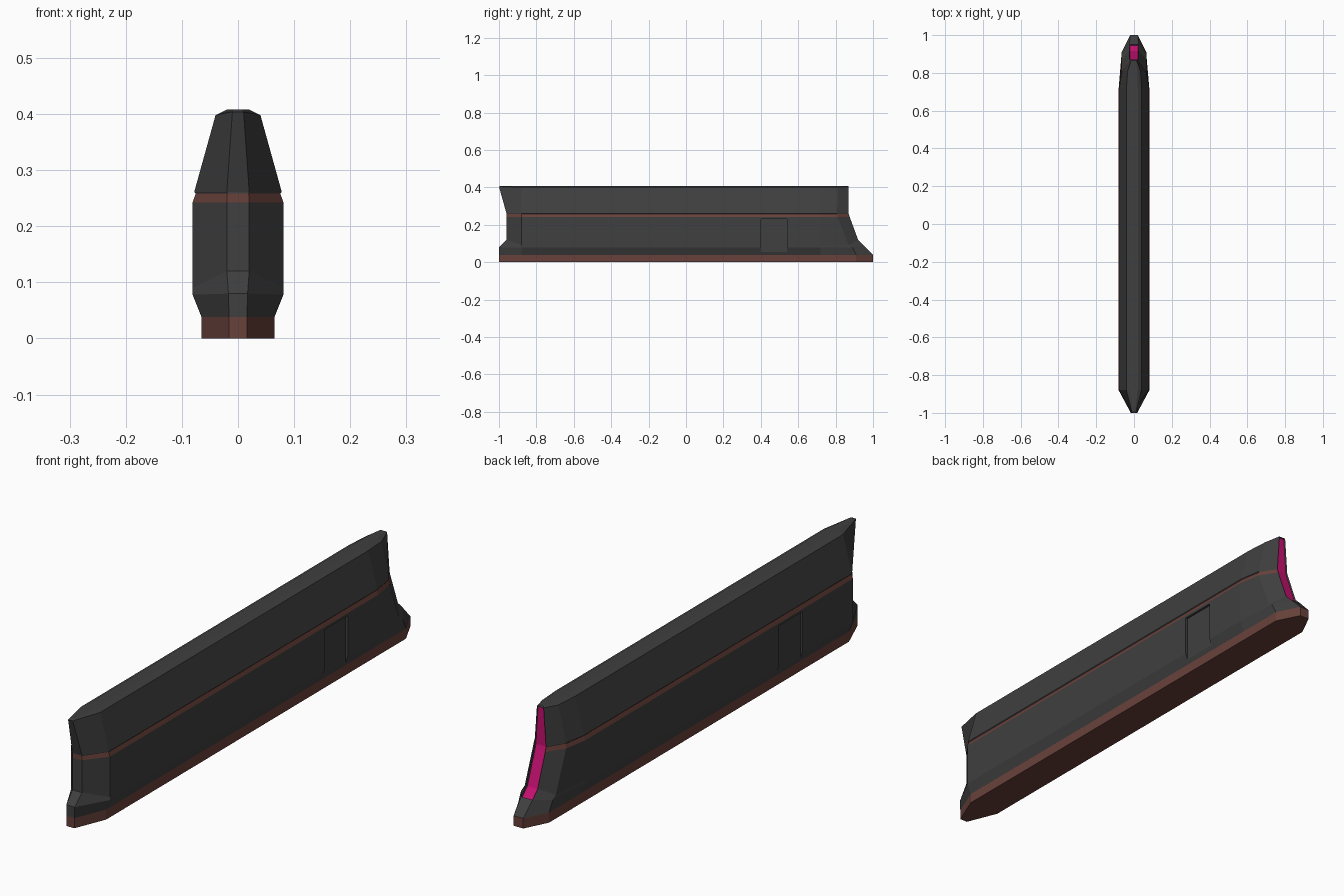
import bpy, bmesh

if "Cube" in bpy.data.objects:
    bpy.data.objects.remove(bpy.data.objects["Cube"])


def material(name, rgb):
    m = bpy.data.materials.new(name)
    m.use_nodes = True
    m.diffuse_color = (*rgb, 1)
    m.node_tree.nodes["Principled BSDF"].inputs["Base Color"].default_value = (*rgb, 1)
    return m


GREY, BROWN, MAGENTA = range(3)
mats = [material("dark grey", (0.05, 0.05, 0.05)),
        material("rust brown", (0.14, 0.053, 0.043)),
        material("magenta", (0.55, 0.005, 0.16))]


def level(z, w, bow, quarter, stern):
    """One hull outline: bow (x, y, z), side half width w at height z,
    quarter (x, y) and stern (x, y, z), mirrored across the keel."""
    half = [bow, (w, -0.88, z), (w, 0.72, z), (*quarter, z), stern]
    return half + [(-x, y, h) for x, y, h in reversed(half)]


# Hull outlines from keel to top
levels = [
    level(0.0, 0.065, (0.016, -1, 0), (0.065, 0.91), (0.02, 1, 0)),
    level(0.038, 0.065, (0.016, -1, 0.038), (0.065, 0.91), (0.02, 1, 0.038)),
    level(0.078, 0.081, (0.017, -1, 0.08), (0.066, 0.89), (0.024, 0.95, 0.09)),
    level(0.09, 0.081, (0.02, -0.96, 0.12), (0.065, 0.87), (0.024, 0.92, 0.12)),
    level(0.242, 0.081, (0.02, -0.96, 0.242), (0.066, 0.81), (0.024, 0.875, 0.242)),
    level(0.258, 0.0755, (0.019, -0.96, 0.258), (0.062, 0.808), (0.024, 0.87, 0.258)),
    level(0.261, 0.078, (0.02, -0.96, 0.261), (0.064, 0.808), (0.024, 0.87, 0.261)),
    level(0.398, 0.04, (0.01, -1, 0.404), (0.034, 0.81), (0.014, 0.87, 0.404)),
    level(0.408, 0.02, (0.006, -0.99, 0.408), (0.018, 0.81), (0.01, 0.865, 0.408)),
]

# Hull: loft between outlines
bm = bmesh.new()
rings = [[bm.verts.new(p) for p in ring] for ring in levels]
n = len(rings[0])
stern_strip = []
for k, (low, high) in enumerate(zip(rings, rings[1:])):
    for i in range(n):
        j = (i + 1) % n
        face = bm.faces.new((low[i], low[j], high[j], high[i]))
        face.material_index = BROWN if k in (0, 4) else GREY
        if i == 4 and 2 <= k <= 6:
            face.material_index = MAGENTA
            stern_strip.append(face)
bm.faces.new(rings[0][::-1]).material_index = BROWN
bm.faces.new(rings[-1])
bmesh.ops.recalc_face_normals(bm, faces=bm.faces)

# Sunken stern strip
rim = bmesh.ops.inset_region(bm, faces=stern_strip, thickness=0.002, depth=-0.006)
for face in rim["faces"]:
    face.material_index = GREY

mesh = bpy.data.meshes.new("hull")
bm.to_mesh(mesh)
bm.free()
hull = bpy.data.objects.new("hull", mesh)
bpy.context.collection.objects.link(hull)
for m in mats:
    mesh.materials.append(m)

# Side door recesses
for side, y in ((1, 0.47), (-1, -0.51)):
    bpy.ops.mesh.primitive_cube_add(size=1, location=(side * 0.122, y, 0.137))
    cutter = bpy.context.object
    cutter.name = "door_cutter"
    cutter.scale = (0.1, 0.14, 0.19)
    cutter.hide_render = True
    cut = hull.modifiers.new("door_recess", 'BOOLEAN')
    cut.operation = 'DIFFERENCE'
    cut.solver = 'EXACT'
    cut.object = cutter
    bpy.context.view_layer.objects.active = hull
    bpy.ops.object.modifier_apply(modifier=cut.name)
    bpy.data.objects.remove(cutter)
